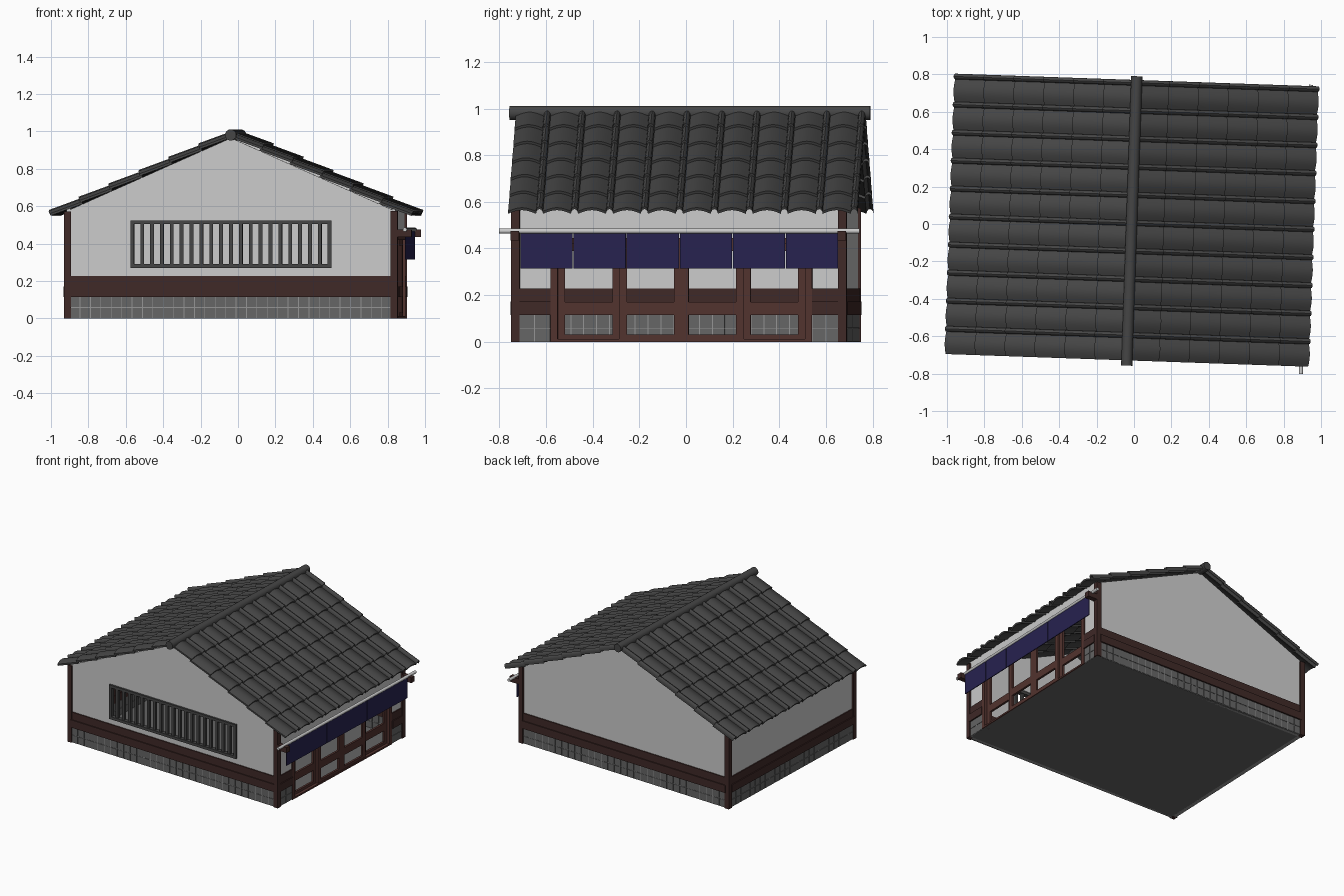
import bpy, bmesh
from math import radians, sin, cos, tan, pi, atan
from mathutils import Matrix, Vector

if "Cube" in bpy.data.objects:
    bpy.data.objects.remove(bpy.data.objects["Cube"])

# The whole building is turned slightly about z
M = Matrix.Translation((0, 0.02, 0)) @ Matrix.Rotation(radians(-2), 4, 'Z')


def mat(name, rgb):
    m = bpy.data.materials.new(name)
    m.diffuse_color = (*rgb, 1)
    m.use_nodes = True
    m.node_tree.nodes["Principled BSDF"].inputs["Base Color"].default_value = m.diffuse_color
    return m


ROOF = mat("dark_tile", (0.06, 0.06, 0.06))
WOOD = mat("dark_wood", (0.05, 0.022, 0.02))
DOOR = mat("door_wood", (0.085, 0.033, 0.028))
CLOTH = mat("navy_cloth", (0.02, 0.016, 0.08))
PLASTER = mat("plaster", (0.7, 0.7, 0.7))
STONE = mat("base_tile", (0.13, 0.13, 0.13))
GROUT = mat("grout", (0.3, 0.3, 0.3))


def finish(bm, name, material, smooth=False):
    bmesh.ops.recalc_face_normals(bm, faces=bm.faces)
    me = bpy.data.meshes.new(name)
    bm.to_mesh(me)
    bm.free()
    ob = bpy.data.objects.new(name, me)
    bpy.context.collection.objects.link(ob)
    ob.matrix_world = M
    me.materials.append(material)
    if smooth:
        bpy.ops.object.select_all(action='DESELECT')
        ob.select_set(True)
        bpy.context.view_layer.objects.active = ob
        bpy.ops.object.shade_smooth_by_angle(angle=radians(40))
    return ob


def loft(bm, a, b):
    """Closed solid between two matching outlines."""
    va, vb = [bm.verts.new(p) for p in a], [bm.verts.new(p) for p in b]
    n = len(va)
    for i in range(n):
        j = (i + 1) % n
        bm.faces.new((va[i], va[j], vb[j], vb[i]))
    bm.faces.new(va)
    bm.faces.new(vb)


def prism_y(bm, pts, y0, y1):
    loft(bm, [(x, y0, z) for x, z in pts], [(x, y1, z) for x, z in pts])


def boxes(name, material, items):
    """One object from (x0, x1, y0, y1, z0, z1) boxes."""
    bm = bmesh.new()
    for x0, x1, y0, y1, z0, z1 in items:
        prism_y(bm, [(x0, z0), (x1, z0), (x1, z1), (x0, z1)], y0, y1)
    return finish(bm, name, material)


# Main dimensions
XR, ZR, SLOPE = -0.012, 0.965, 0.445          # ridge line and pitch
XL, XX, YF, YB = -0.905, 0.88, -0.74, 0.70    # outer faces of the posts
roof_z = lambda x: ZR - SLOPE * abs(x - XR)
DY0, DY1 = -0.57, 0.552                       # shop opening

# Floor
boxes("floor", STONE, [(XL + .01, XX - .01, YF + .01, YB - .01, 0, 0.006)])

# Gable walls, the front one with a window opening
WX0, WX1, WZ0, WZ1 = -0.55, 0.526, 0.27, 0.525
a, b = XL + .02, XX - .02
bm = bmesh.new()
y0, y1 = YF + .012, YF + .035
prism_y(bm, [(a, 0.1), (WX0, 0.1), (WX0, roof_z(WX0)), (a, roof_z(a))], y0, y1)
prism_y(bm, [(WX1, 0.1), (b, 0.1), (b, roof_z(b)), (WX1, roof_z(WX1))], y0, y1)
prism_y(bm, [(WX0, 0.1), (WX1, 0.1), (WX1, WZ0), (WX0, WZ0)], y0, y1)
prism_y(bm, [(WX0, WZ1), (WX1, WZ1), (WX1, roof_z(WX1)), (XR, ZR), (WX0, roof_z(WX0))], y0, y1)
finish(bm, "front_gable_wall", PLASTER)
bm = bmesh.new()
prism_y(bm, [(a, 0.1), (b, 0.1), (b, roof_z(b)), (XR, ZR), (a, roof_z(a))], YB - .035, YB - .012)
finish(bm, "back_gable_wall", PLASTER)

# Side walls
zt = roof_z(XX) + .02
boxes("left_wall", PLASTER, [(XL + .012, XL + .035, YF + .02, YB - .02, 0.1, zt)])
boxes("right_wall", PLASTER, [
    (XX - .035, XX - .012, YF + .02, DY0, 0.1, zt),
    (XX - .035, XX - .012, DY1, YB - .02, 0.1, zt),
    (XX - .035, XX - .012, DY0, DY1, 0.43, zt)])

# Corner posts
boxes("corner_posts", WOOD, [(x, x + .037, y, y + .037, 0, roof_z(x + .018) - .003)
                             for x in (XL, XX - .037) for y in (YF, YB - .037)])

# Wooden bands and tiled base: (axis, outer face, outward sign, start, end)
runs = [('x', YF, -1, XL + .03, XX - .03), ('x', YB, 1, XL + .03, XX - .03),
        ('y', XL, -1, YF + .03, YB - .03),
        ('y', XX, 1, YF + .03, DY0), ('y', XX, 1, DY1, YB - .03)]


def along(axis, face, sign, s0, s1, out, deep, z0, z1):
    p, q = sorted((face + sign * out, face - sign * deep))
    return (s0, s1, p, q, z0, z1) if axis == 'x' else (p, q, s0, s1, z0, z1)


bands, grout, tiles = [], [], []
for ax, f, sg, s0, s1 in runs:
    bands.append(along(ax, f, sg, s0, s1, .003, .04, 0.115, 0.172))
    bands.append(along(ax, f, sg, s0, s1, -.004, .037, 0.172, 0.228))
    grout.append(along(ax, f, sg, s0, s1, -.009, .037, 0, 0.116))
    n = max(2, round((s1 - s0) / .056))
    w = (s1 - s0) / n
    for i in range(n):
        for z in (0.0, 0.058):
            tiles.append(along(ax, f, sg, s0 + i * w + .002, s0 + (i + 1) * w - .002,
                               -.006, .04, z + .002, z + .056))
boxes("wood_bands", WOOD, bands)
boxes("base_grout", GROUT, grout)
boxes("base_tiles", STONE, tiles)

# Window frame and bars
f = .02
yw0, yw1 = YF - .002, YF + .03
bars = [(WX0, WX1, yw0, yw1, WZ0, WZ0 + f), (WX0, WX1, yw0, yw1, WZ1 - f, WZ1),
        (WX0, WX0 + f, yw0, yw1, WZ0, WZ1), (WX1 - f, WX1, yw0, yw1, WZ0, WZ1)]
for i in range(1, 20):
    x = WX0 + .01 + (WX1 - WX0 - .02) * i / 20
    bars.append((x - .01, x + .01, yw0 + .006, yw1 - .006, WZ0 + .01, WZ1 - .01))
boxes("window_lattice", ROOF, bars)

# Sliding doors: side jambs, head, and four doors on alternating tracks
jx0, jx1 = XX - .045, XX - .002
frame = [(jx0, jx1, DY0, DY0 + .03, 0, 0.43), (jx0, jx1, DY1 - .03, DY1, 0, 0.43),
         (jx0, jx1, DY0, DY1, 0.42, 0.445), (jx0, jx1, DY0, DY1, 0, 0.012)]
step = (DY1 - DY0 - .06) / 4
for i in range(4):
    d0, d1 = DY0 + .03 + i * step - .002, DY0 + .03 + (i + 1) * step + .002
    x0 = XX - .04 + (.017 if i in (1, 2) else 0)
    x1 = x0 + .016
    frame += [(x0, x1, d0, d0 + .033, .01, .42), (x0, x1, d1 - .033, d1, .01, .42)]
    frame += [(x0, x1, d0, d1, z0, z1) for z0, z1 in ((.01, .032), (.115, .17), (.39, .42))]
boxes("sliding_doors", DOOR, frame)

# Curtain brackets, rod and six cloth panels
boxes("curtain_brackets", WOOD, [(XX - .03, 0.955, y, y + .037, 0.435, 0.475)
                                 for y in (YF, YB - .037)])


def rod(name, x, z, r, y0, y1, sides, material):
    bm = bmesh.new()
    prism_y(bm, [(x + r * cos(2 * pi * i / sides), z + r * sin(2 * pi * i / sides))
                 for i in range(sides)], y0, y1)
    return finish(bm, name, material, True)


rod("curtain_rod", 0.92, 0.475, 0.011, -0.79, 0.757, 12, PLASTER)
pw = 1.367 / 6
boxes("curtain_panels", CLOTH, [(0.917, 0.923, -0.70 + i * pw + .002, -0.70 + (i + 1) * pw - .002,
                                 0.315, 0.47) for i in range(6)])

# Roof tiles: a broad arch with a narrow rib, ten columns by six rows per slope
TW, RIB, TH, LIFT, ROWS, COLS = 0.15, 0.03, 0.012, 0.012, 6, 10
top = [((TW - RIB) * i / 8, TH + .017 * sin(pi * i / 8)) for i in range(9)]
top += [(TW - RIB / 2 - RIB / 2 * cos(pi * i / 6), TH + .022 * sin(pi * i / 6)) for i in range(1, 7)]
outline = top + [(y, h - TH) for y, h in reversed(top)]
ang = atan(SLOPE)
L = 0.96 / cos(ang) / ROWS
for s, name in ((-1, "left_roof_tiles"), (1, "right_roof_tiles")):
    d, n = Vector((s * cos(ang), 0, -sin(ang))), Vector((s * sin(ang), 0, cos(ang)))
    o = Vector((XR, 0, ZR))
    bm = bmesh.new()
    for r in range(ROWS):
        for c in range(COLS):
            ends = []
            for dist, lift in ((max(0, r * L - .008), 0), ((r + 1) * L, LIFT)):
                ends.append([o + d * dist + n * (h + lift) + Vector((0, -0.75 + c * TW + y, 0))
                             for y, h in outline])
            loft(bm, *ends)
    finish(bm, name, ROOF, True)

# Ridge cap
rod("ridge_cap", XR, 0.981, 0.03, -0.778, 0.77, 16, ROOF)
